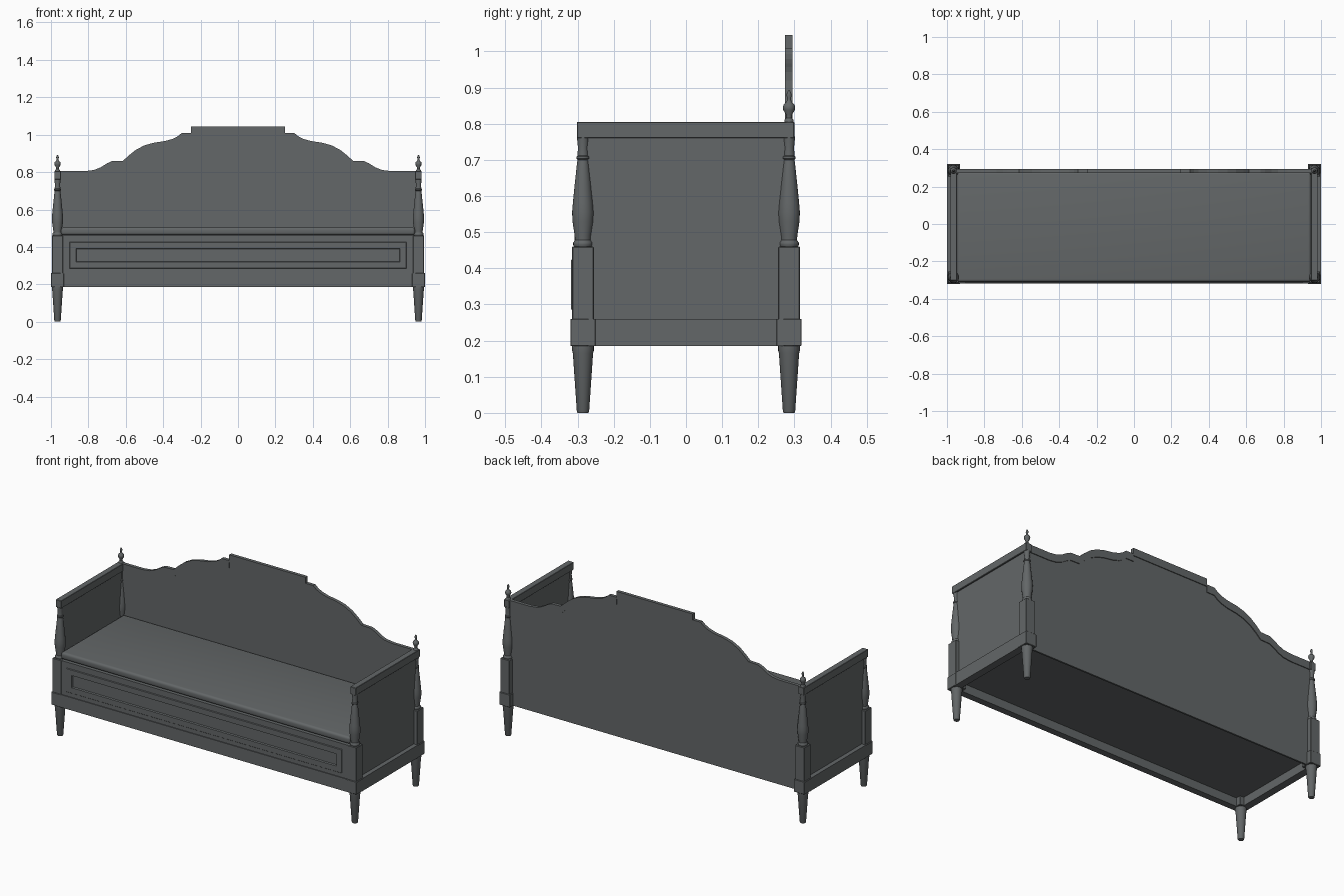
import bpy, bmesh, math
from mathutils import Vector, Matrix

cube = bpy.data.objects.get("Cube")
if cube:
    bpy.data.objects.remove(cube, do_unlink=True)

paint = bpy.data.materials.new("charcoal_grey")
paint.use_nodes = True
GREY = (0.125, 0.135, 0.138, 1)
paint.diffuse_color = GREY
paint.node_tree.nodes["Principled BSDF"].inputs["Base Color"].default_value = GREY


def finish(name, bm, smooth=False):
    bmesh.ops.recalc_face_normals(bm, faces=bm.faces)
    mesh = bpy.data.meshes.new(name)
    bm.to_mesh(mesh)
    bm.free()
    mesh.materials.append(paint)
    obj = bpy.data.objects.new(name, mesh)
    bpy.context.collection.objects.link(obj)
    if smooth:
        bpy.ops.object.select_all(action="DESELECT")
        obj.select_set(True)
        bpy.context.view_layer.objects.active = obj
        bpy.ops.object.shade_smooth_by_angle(angle=math.radians(40))
    return obj


def box_mesh(lo, hi):
    lo, hi = Vector(lo), Vector(hi)
    bm = bmesh.new()
    bmesh.ops.create_cube(bm, size=1, matrix=Matrix.Translation((lo + hi) / 2)
                          @ Matrix.Diagonal((hi - lo).to_4d()))
    return bm


def box(name, lo, hi, bevel=0.0, segments=1):
    bm = box_mesh(lo, hi)
    if bevel:
        bmesh.ops.bevel(bm, geom=bm.edges[:], offset=bevel, segments=segments,
                        profile=0.5, affect="EDGES")
    return finish(name, bm, segments > 1)


def turned(name, x, y, profile, sides=24):
    """Lathe a list of (radius, height) around a vertical axis."""
    bm = bmesh.new()
    rings = [[bm.verts.new((x + r * math.cos(math.tau * i / sides),
                            y + r * math.sin(math.tau * i / sides), z))
              for i in range(sides)] for r, z in profile]
    for a, b in zip(rings, rings[1:]):
        for i in range(sides):
            j = (i + 1) % sides
            bm.faces.new((a[i], a[j], b[j], b[i]))
    bm.faces.new(rings[0])
    bm.faces.new(rings[-1])
    return finish(name, bm, True)


def slab(name, outline, y0, y1):
    """Extrude an (x, z) outline from y0 to y1."""
    bm = bmesh.new()
    face = bm.faces.new([bm.verts.new((x, y0, z)) for x, z in outline])
    out = bmesh.ops.extrude_face_region(bm, geom=[face])
    verts = [v for v in out["geom"] if isinstance(v, bmesh.types.BMVert)]
    bmesh.ops.translate(bm, verts=verts, vec=(0, y1 - y0, 0))
    return finish(name, bm)


PX, PY = 0.965, 0.285
LEG = [(0.015, 0), (0.017, 0.004), (0.028, 0.165), (0.03, 0.172), (0.03, 0.19)]
POST = [(0.022, 0.455), (0.027, 0.465), (0.027, 0.471), (0.022, 0.478),
        (0.023, 0.49), (0.029, 0.53), (0.03, 0.555), (0.028, 0.58), (0.022, 0.64),
        (0.016, 0.695), (0.015, 0.70), (0.018, 0.703), (0.018, 0.709),
        (0.015, 0.712), (0.014, 0.735), (0.017, 0.765)]
FINIAL = [(0.013, 0.80), (0.013, 0.81), (0.008, 0.816), (0.009, 0.826),
          (0.016, 0.838), (0.017, 0.845), (0.015, 0.853), (0.007, 0.86),
          (0.005, 0.868), (0.007, 0.878), (0.006, 0.885), (0.002, 0.892)]

# Legs, posts, finials and end panels, mirrored left and right
for side, s in (("left", 1), ("right", -1)):
    def side_box(name, x0, x1, y0, y1, z0, z1, bevel=0.0):
        xs = sorted((s * x0, s * x1))
        box(f"{side}_{name}", (xs[0], y0, z0), (xs[1], y1, z1), bevel)

    for end, e in (("front", -1), ("back", 1)):
        y = e * PY
        turned(f"{side}_{end}_leg", s * PX, y, LEG)
        turned(f"{side}_{end}_turned_post", s * PX, y, POST)
        side_box(f"{end}_post_block", 0.935, 0.995, y - 0.03, y + 0.03, 0.25, 0.46, 0.002)
        side_box(f"{end}_corner_block", 0.93, 1, y - 0.035, y + 0.035, 0.185, 0.26, 0.002)
    turned(f"{side}_finial", s * PX, PY, FINIAL)
    side_box("base_rail", 0.955, 0.999, -0.27, 0.27, 0.185, 0.26)
    side_box("end_panel", 0.955, 0.973, -0.285, 0.285, 0.25, 0.77)
    side_box("arm_rail", 0.946, 0.982, -0.302, 0.30, 0.76, 0.805, 0.002)

# Front rail and seat deck
box("front_base_rail", (-0.95, -0.319, 0.185), (0.95, -0.28, 0.26))
box("seat_deck", (-0.956, -0.282, 0.235), (0.956, 0.28, 0.45))

# Front apron with a raised moulding and sunken centre panel
bm = box_mesh((-0.936, -0.314, 0.25), (0.936, -0.27, 0.46))
front = min(bm.faces, key=lambda f: f.calc_center_median().y)
front.normal_update()
for thickness, depth in ((0.034, 0), (0.003, 0.004), (0.032, 0), (0.003, -0.009)):
    bmesh.ops.inset_region(bm, faces=[front], thickness=thickness, depth=depth,
                           use_even_offset=True)
finish("front_apron", bm)

# Seat cushion
box("seat_cushion", (-0.946, -0.309, 0.463), (0.946, 0.28, 0.505), 0.014, 4)

# Shaped back panel with a trim following its crest
half = [(0.25, 1.045), (0.25, 1.01), (0.30, 1.01), (0.32, 0.993), (0.345, 0.979),
        (0.39, 0.966), (0.45, 0.957), (0.50, 0.943), (0.545, 0.92), (0.585, 0.888),
        (0.615, 0.86), (0.675, 0.858), (0.70, 0.847), (0.735, 0.825),
        (0.77, 0.811), (0.82, 0.805), (0.96, 0.805)]
crest = [(-x, z) for x, z in reversed(half)] + half
lower = [(x, z - 0.045) for x, z in crest]
slab("back_panel", [(x, z - 0.002) for x, z in crest] + [(0.96, 0.185), (-0.96, 0.185)],
     0.279, 0.289)
slab("back_crest_trim", crest + lower[::-1], 0.274, 0.294)
